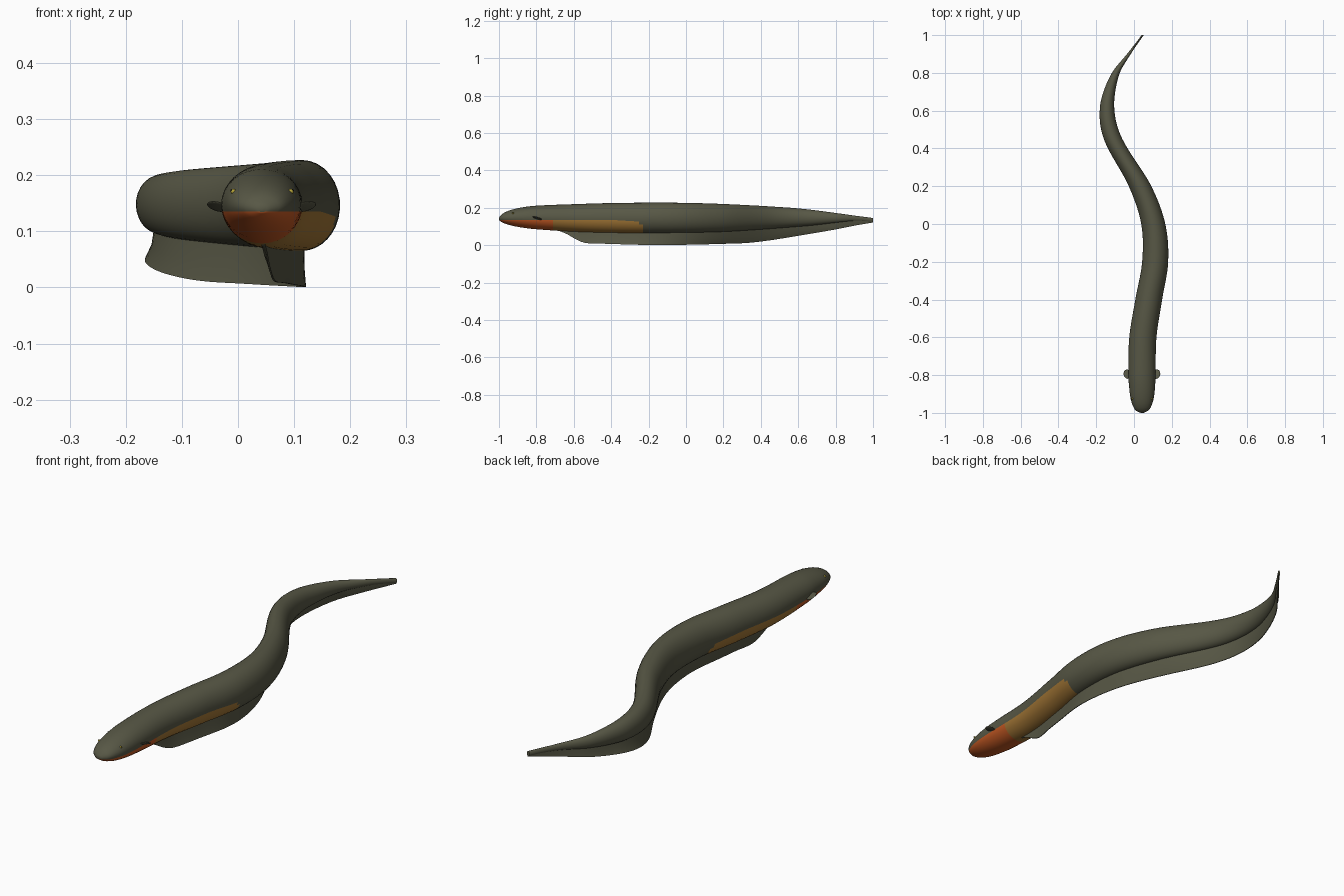
import bpy, bmesh, math
from mathutils import Vector

if "Cube" in bpy.data.objects:
    bpy.data.objects.remove(bpy.data.objects["Cube"])

def material(name, rgb):
    m = bpy.data.materials.new(name)
    m.diffuse_color = (*rgb, 1)
    m.use_nodes = True
    m.node_tree.nodes["Principled BSDF"].inputs["Base Color"].default_value = m.diffuse_color
    return m

OLIVE = material("olive skin", (0.096, 0.096, 0.060))
RED = material("red orange throat", (0.55, 0.100, 0.017))
OCHRE = material("ochre belly", (0.36, 0.180, 0.036))
YELLOW = material("yellow eye", (0.45, 0.36, 0.04))
BLACK = material("black pupil", (0.008, 0.008, 0.008))

# Body stations: y, centre x, half width, top z, bottom z
BODY = [(-1.0, .043, .008, .146, .134), (-.99, .043, .030, .160, .126),
        (-.97, .043, .046, .175, .116), (-.93, .043, .060, .190, .104),
        (-.87, .043, .068, .203, .093), (-.80, .042, .072, .211, .085),
        (-.60, .047, .072, .219, .072), (-.40, .078, .071, .225, .066),
        (-.20, .112, .069, .227, .065), (0, .102, .064, .226, .067),
        (.20, .032, .060, .220, .072), (.40, -.086, .052, .210, .084),
        (.48, -.122, .047, .205, .090), (.57, -.141, .041, .199, .097),
        (.67, -.137, .034, .189, .105),
        (.80, -.096, .021, .172, .120), (.90, -.027, .010, .158, .130),
        (.97, .024, .006, .149, .127), (1.0, .046, .006, .145, .123)]
# Long fin lower edge: y, z, sideways lean
FIN = [(-.69, .080, .004), (-.64, .061, .007), (-.59, .032, .009),
       (-.54, .012, .010), (-.45, .008, .014), (-.20, .001, .008),
       (0, .002, -.012), (.20, .007, -.028), (.33, .012, -.024),
       (.45, .026, -.022), (.60, .050, -.022), (.80, .084, -.010),
       (.90, .104, -.004), (1.0, .121, 0)]

def sample(keys, y):
    """Smooth curve through the keys, evaluated at y."""
    n = len(keys)
    i = max(k for k in range(n - 1) if k == 0 or keys[k][0] <= y)
    a, b = keys[i], keys[i + 1]
    p, q = keys[max(i - 1, 0)], keys[min(i + 2, n - 1)]
    h = b[0] - a[0]
    t = (y - a[0]) / h
    out = []
    for c in range(1, len(a)):
        ma = (b[c] - p[c]) / (b[0] - p[0]) * h
        mb = (q[c] - a[c]) / (q[0] - a[0]) * h
        out.append((2*t**3 - 3*t*t + 1) * a[c] + (t**3 - 2*t*t + t) * ma
                   + (3*t*t - 2*t**3) * b[c] + (t**3 - t*t) * mb)
    return out

def smooth(ob, angle=50):
    bpy.ops.object.select_all(action='DESELECT')
    ob.select_set(True)
    bpy.context.view_layer.objects.active = ob
    bpy.ops.object.shade_smooth_by_angle(angle=math.radians(angle))

def loft(name, rings, mats, rule=None):
    """Skin closed rings, cap both ends, colour faces by rule(y, ring index)."""
    bm = bmesh.new()
    vs = [[bm.verts.new(p) for p in r] for r in rings]
    n = len(rings[0])
    for r0, r1 in zip(vs, vs[1:]):
        for k in range(n):
            f = bm.faces.new((r0[k], r0[(k + 1) % n], r1[(k + 1) % n], r1[k]))
            if rule:
                f.material_index = rule((r0[k].co.y + r1[k].co.y) / 2, k)
    bm.faces.new(vs[0])
    bm.faces.new(vs[-1])
    bmesh.ops.recalc_face_normals(bm, faces=bm.faces)
    me = bpy.data.meshes.new(name)
    bm.to_mesh(me)
    bm.free()
    for m in mats:
        me.materials.append(m)
    ob = bpy.data.objects.new(name, me)
    bpy.context.collection.objects.link(ob)
    smooth(ob)
    return ob

# Body: each ring has one point per side exactly on the belly colour line
UP, LOW = 18, 14
def body_ring(y):
    x, w, top, bot = sample(BODY, y)
    cz, h = (top + bot) / 2, (top - bot) / 2
    line = .135 - .012 * max(0, min(1, (y + .4) / .2))
    a = math.asin(max(-.75, min(.2, (line - cz) / h)))
    angles = [a + (math.pi - 2*a) * k / UP for k in range(UP)]
    angles += [math.pi - a + (math.pi + 2*a) * k / LOW for k in range(LOW)]
    return [(x + w * math.cos(t), y, cz + h * math.sin(t)) for t in angles]

def belly_colour(y, k):
    if k < UP:
        return 0
    side = min(k - UP, UP + LOW - 1 - k)       # 0 beside the colour line
    end = -.26 if side == 0 else -.22
    return 1 if y < -.70 else 2 if y < end else 0

ys = [-1, -.997, -.99, -.982] + [-.97 + .02 * i for i in range(99)] + [1.0]
loft("body", [body_ring(y) for y in ys], [OLIVE, RED, OCHRE], belly_colour)

# Long thin fin under the belly, swaying from side to side
def fin_ring(y):
    x, w, top, bot = sample(BODY, y)
    z, lean = sample(FIN, y)
    z = max(min(z, bot + .004), 0)
    t = min(.005, w * .5 + .001)
    root = bot + min(.02, (top - bot) * .4)
    mid = z * .5 + bot * .5
    return [(x + t, y, root), (x + t * .6 + lean * .4, y, mid),
            (x + .0015 + lean, y, z), (x - .0015 + lean, y, z),
            (x - t * .6 + lean * .4, y, mid), (x - t, y, root)]

loft("belly_fin", [fin_ring(-.69 + 1.69 * i / 90) for i in range(91)], [OLIVE])

def ellipsoid(name, loc, size, rot, mat, seg=16):
    bpy.ops.mesh.primitive_uv_sphere_add(segments=seg, ring_count=seg // 2,
                                         location=loc, rotation=rot)
    ob = bpy.context.object
    ob.name = name
    ob.scale = size
    ob.data.materials.append(mat)
    smooth(ob, 80)

# Paired side fins and eyes
HEAD_X = .042
for s, label in ((-1, "left"), (1, "right")):
    ellipsoid(label + "_side_fin", (HEAD_X + s * .077, -.795, .144),
              (.021, .026, .004), (-.3, -s * .25, 0), OLIVE)
    # eye sits on the head surface
    y = -.925
    x, w, top, bot = sample(BODY, y)
    cz, h = (top + bot) / 2, (top - bot) / 2
    a = math.asin((.171 - cz) / h)
    p = Vector((x + s * w * math.cos(a), y, .171))
    out = Vector((s * math.cos(a), -.25, math.sin(a))).normalized()
    ellipsoid(label + "_eye", p, (.0048, .0048, .0048), (0, 0, 0), YELLOW, 12)
    ellipsoid(label + "_pupil", p + out * .0033, (.0025, .0025, .0025), (0, 0, 0), BLACK, 8)
